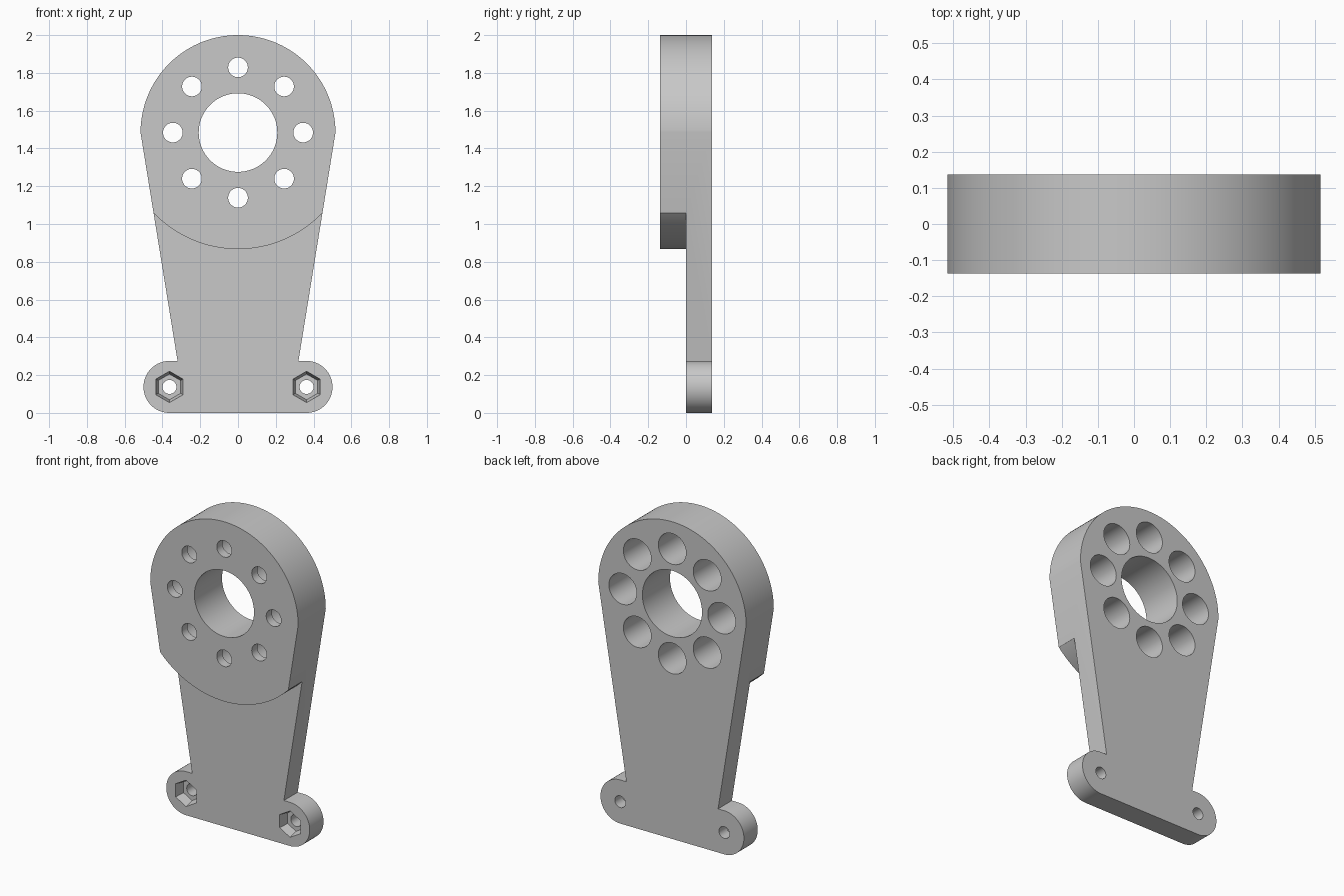
import bpy, bmesh
from math import pi, sin, cos, radians, sqrt

if "Cube" in bpy.data.objects:
    bpy.data.objects.remove(bpy.data.objects["Cube"], do_unlink=True)

HALF = 0.1375        # half thickness, also the foot radius
HUB_Z, HUB_R = 1.484, 0.516
FOOT_X = 0.363


def arc(cx, cz, r, a0, a1, n):
    """Points in the x-z plane from angle a0 to a1 in degrees."""
    return [(cx + r * cos(radians(a0 + (a1 - a0) * i / n)),
             cz + r * sin(radians(a0 + (a1 - a0) * i / n))) for i in range(n + 1)]


def ring(cx, cz, r, n=48):
    return arc(cx, cz, r, 90, 450, n)[:-1]


def loft(bm, sections):
    """Closed solid through (outline, y) sections with equal point counts."""
    loops = [[bm.verts.new((x, y, z)) for x, z in pts] for pts, y in sections]
    bm.faces.new(loops[0])
    bm.faces.new(loops[-1])
    for a, b in zip(loops, loops[1:]):
        for i in range(len(a)):
            j = (i + 1) % len(a)
            bm.faces.new((a[i], a[j], b[j], b[i]))


def solid(name, lofts):
    bm = bmesh.new()
    for sections in lofts:
        loft(bm, sections)
    bmesh.ops.recalc_face_normals(bm, faces=bm.faces)
    mesh = bpy.data.meshes.new(name)
    bm.to_mesh(mesh)
    bm.free()
    obj = bpy.data.objects.new(name, mesh)
    bpy.context.collection.objects.link(obj)
    return obj


def cut(obj, cutter):
    mod = obj.modifiers.new(cutter.name, "BOOLEAN")
    mod.operation, mod.solver, mod.object = "DIFFERENCE", "EXACT", cutter
    cutter.hide_render = True
    bpy.context.view_layer.objects.active = obj
    bpy.ops.object.modifier_apply(modifier=mod.name)
    bpy.data.objects.remove(cutter, do_unlink=True)


# Bracket outline: round hub, tapering arm, two round feet
outline = (arc(0, HUB_Z, HUB_R, 0, 180, 96)
           + [(-0.32, 2 * HALF)]
           + arc(-FOOT_X, HALF, HALF, 90, 270, 32)
           + arc(FOOT_X, HALF, HALF, -90, 90, 32)
           + [(0.32, 2 * HALF)])
bracket = solid("mounting_bracket", [[(outline, -HALF), (outline, HALF)]])

# Thin the front of the arm below a curved shoulder
shoulder = arc(0, HUB_Z, 0.617, 180, 360, 96) + [(1, HUB_Z), (1, -1), (-1, -1), (-1, HUB_Z)]
cut(bracket, solid("arm_cutter", [[(shoulder, -0.3), (shoulder, 0)]]))

# Centre bore
holes = [[(ring(0, HUB_Z, 0.208, 96), -0.3), (ring(0, HUB_Z, 0.208, 96), 0.3)]]

# Circle of holes, counterbored from the back
for x, z in ring(0, HUB_Z, 0.345, 8):
    small, large = ring(x, z, 0.052), ring(x, z, 0.097)
    holes.append([(small, -0.3), (small, -0.082), (large, -0.082), (large, 0.3)])

# Foot bolt holes and tapered hexagonal nut pockets
pockets = []
for x in (-FOOT_X, FOOT_X):
    bolt = ring(x, HALF, 0.037)
    holes.append([(bolt, -0.3), (bolt, 0.3)])
    rim = ring(x, HALF, 0.083, 6)
    pockets.append([(rim, -0.05), (rim, 0), (ring(x, HALF, 0.068, 6), 0.06)])
cut(bracket, solid("pocket_cutter", pockets))
cut(bracket, solid("hole_cutter", holes))

# Plain grey finish
grey = bpy.data.materials.new("plain_grey")
grey.use_nodes = True
colour = (0.58, 0.58, 0.58, 1)
grey.diffuse_color = colour
grey.node_tree.nodes["Principled BSDF"].inputs["Base Color"].default_value = colour
bracket.data.materials.clear()
bracket.data.materials.append(grey)

# Smooth curves, sharp edges
bpy.ops.object.select_all(action="DESELECT")
bracket.select_set(True)
bpy.context.view_layer.objects.active = bracket
bpy.ops.object.shade_smooth_by_angle(angle=radians(25))
